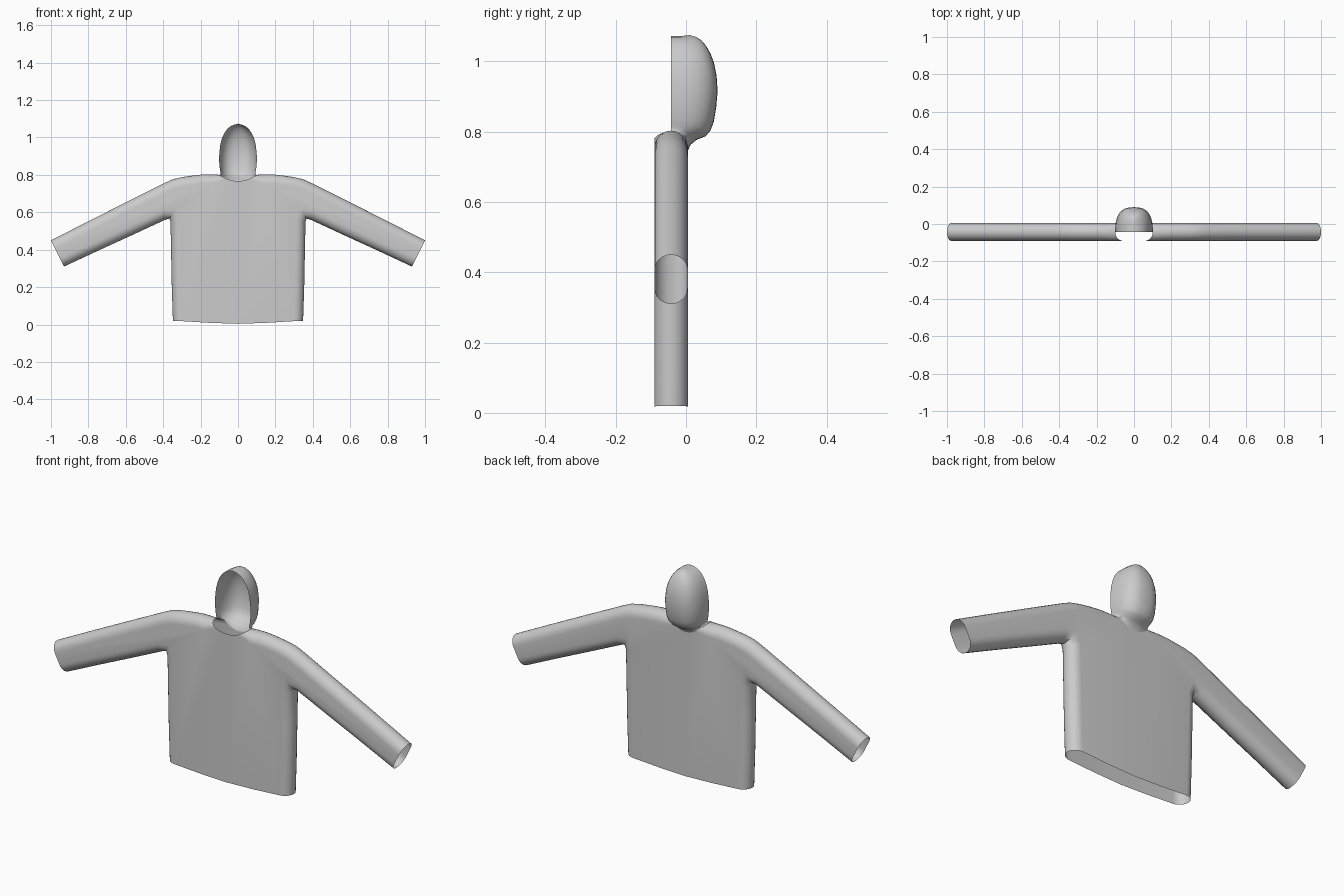
import bpy, bmesh
from math import sin, cos, pi
from mathutils import Vector

if "Cube" in bpy.data.objects:
    bpy.data.objects.remove(bpy.data.objects["Cube"])

YC, H, R = -0.0425, 0.0475, 0.05      # mid-plane, half thickness, edge rounding
NECK_W, NECK_Z = 0.10, 0.80
FRONT_Z, BACK_Z = 0.767, 0.745        # neckline centre heights
N = 6                                 # rounding steps per quarter

TOP = [(NECK_W, NECK_Z), (0.13, 0.803), (0.18, 0.803), (0.23, 0.798), (0.30, 0.788),
       (0.35, 0.776), (0.39, 0.758), (0.60, 0.653), (0.80, 0.552), (1.0, 0.45)]
UNDER = [(0.93, 0.31), (0.75, 0.394), (0.56, 0.481), (0.385, 0.562), (0.366, 0.566),
         (0.361, 0.55), (0.358, 0.40), (0.354, 0.20), (0.348, 0.02)]


def neck_point(x, zc):
    return Vector((x, zc + (NECK_Z - zc) * (x / NECK_W) ** 2))


def inset(points, d, start, end):
    """Offset a path to its right; ends slide along given directions."""
    p = [Vector(q) for q in points]
    out = []
    for i, q in enumerate(p):
        if i == 0 or i == len(p) - 1:
            s = Vector(start if i == 0 else end).normalized()
            out.append(q + s * d)
            continue
        a, b = (q - p[i - 1]).normalized(), (p[i + 1] - q).normalized()
        na, nb = Vector((a.y, -a.x)), Vector((b.y, -b.x))
        m = (na + nb).normalized()
        out.append(q + m * d / max(m.dot(na), 0.5))
    return out


def finish(bm, name):
    bmesh.ops.remove_doubles(bm, verts=bm.verts, dist=1e-5)
    bmesh.ops.recalc_face_normals(bm, faces=bm.faces)
    me = bpy.data.meshes.new(name)
    bm.to_mesh(me)
    bm.free()
    ob = bpy.data.objects.new(name, me)
    bpy.context.collection.objects.link(ob)
    mod = ob.modifiers.new("Mirror", 'MIRROR')
    mod.use_clip = True
    mod.merge_threshold = 0.0005
    bpy.context.view_layer.objects.active = ob
    ob.select_set(True)
    bpy.ops.object.shade_smooth_by_angle(angle=0.9)
    ob.select_set(False)
    return ob


def skin(bm, rows):
    for r0, r1 in zip(rows, rows[1:]):
        for i in range(len(r0) - 1):
            q = list(dict.fromkeys((r0[i], r0[i + 1], r1[i + 1], r1[i])))
            bm.faces.new(q)


# Torso and sleeves: rounded edges around flat front and back panels
bm = bmesh.new()
tops, unders = [], []
cuff = Vector(UNDER[0]) - Vector(TOP[-1])
for k in range(-N, N + 1):
    a = k / N * pi / 2
    d, y = R * (1 - cos(a)), YC + H * sin(a)
    t = inset(TOP, d, (0, -1), cuff)
    t[0] = neck_point(NECK_W - 0.04 * (1 - cos(a)), FRONT_Z if k < 0 else BACK_Z)
    u = inset(UNDER, d, -cuff, (-1, -0.04))
    tops.append([bm.verts.new((p.x, y, p.y)) for p in t])
    unders.append([bm.verts.new((p.x, y, p.y)) for p in u])
skin(bm, tops)
skin(bm, unders)
for k, zc in ((0, FRONT_Z), (-1, BACK_Z)):
    y = YC + (-H if k == 0 else H)
    mid = [Vector((0.15, 0.009)), Vector((0, 0.004))]
    mid += [neck_point(x, zc) for x in (0, 0.02, 0.04)]
    bm.faces.new(tops[k] + unders[k] + [bm.verts.new((p.x, y, p.y)) for p in mid])
finish(bm, "hoodie_body")

# Hood: open-fronted half shell; rows of (half width, back y, side z, back z)
ROWS = [(0.095, 0.013, 0.803, 0.763), (0.093, 0.030, 0.808, 0.777),
        (0.094, 0.055, 0.815, 0.787), (0.096, 0.069, 0.826, 0.802),
        (0.099, 0.079, 0.845, 0.828), (0.101, 0.086, 0.88, 0.87),
        (0.100, 0.090, 0.915, 0.915), (0.095, 0.087, 0.96, 0.96),
        (0.086, 0.080, 0.995, 0.995), (0.074, 0.070, 1.022, 1.022),
        (0.058, 0.057, 1.045, 1.045), (0.040, 0.043, 1.060, 1.061),
        (0.020, 0.028, 1.069, 1.070), (0.0, 0.010, 1.072, 1.075)]
COLS = N + 3
bm = bmesh.new()
first = []
for k in range(COLS + 1):
    a = min(k / N, 1) * pi / 2
    x = NECK_W - 0.04 * (1 - cos(a)) if k <= N else 0.06 - 0.02 * (k - N)
    p = neck_point(x, BACK_Z)
    first.append(bm.verts.new((p.x, YC + H * sin(a), p.y)))
rows = [first]
for w, yb, zs, zb in ROWS:
    row = []
    for k in range(COLS + 1):
        a = k / COLS * pi / 2
        c, s = max(cos(a), 0) ** 0.75, sin(a) ** 0.75
        if k == COLS:
            c = 0
        row.append(bm.verts.new((w * c, YC + (yb - YC) * s, zs + (zb - zs) * sin(a) ** 2)))
    rows.append(row)
skin(bm, rows)
finish(bm, "hood")
